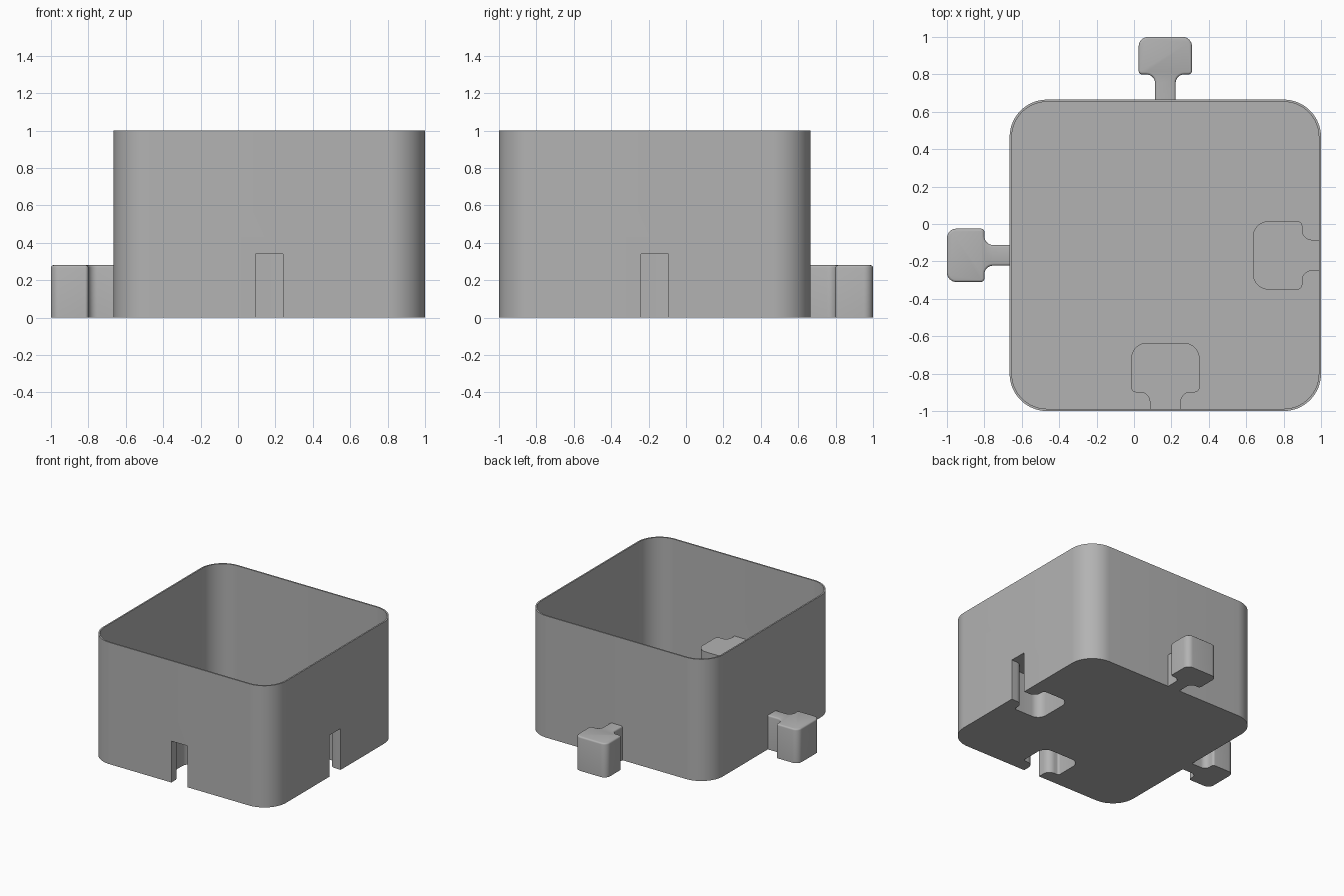
import bpy
import bmesh
from math import cos, sin, pi, radians
from mathutils import Matrix

if "Cube" in bpy.data.objects:
    bpy.data.objects.remove(bpy.data.objects["Cube"])

HALF = 0.8325                 # half the bin's width
CENTRE = (0.1675, -0.1675, 0)
WALL = 0.012

grey = bpy.data.materials.new("plain grey")
colour = (0.45, 0.45, 0.45, 1)
grey.diffuse_color = colour
grey.use_nodes = True
grey.node_tree.nodes["Principled BSDF"].inputs["Base Color"].default_value = colour


def arc(cx, cy, r, start, end, steps=8):
    angles = [radians(start + (end - start) * i / steps) for i in range(steps + 1)]
    return [(cx + r * cos(a), cy + r * sin(a)) for a in angles]


def rounded_square(half, r):
    c = half - r
    corners = [(c, c), (-c, c), (-c, -c), (c, -c)]
    return [p for i, (x, y) in enumerate(corners)
            for p in arc(x, y, r, 90 * i, 90 * i + 90, 16)]


def keyhole(start, neck, head, near, far, fillet, r_near, r_far):
    """Neck that flares into a wider rounded head, pointing along +y."""
    side = [(neck, start)]
    side += arc(neck + fillet, near - fillet, fillet, 180, 90)
    side += arc(head - r_near, near + r_near, r_near, -90, 0)
    side += arc(head - r_far, far - r_far, r_far, 0, 90)
    return side + [(-x, y) for x, y in reversed(side)]


def prism(name, outline, z0, z1, matrix=Matrix(), top_bevel=0):
    bm = bmesh.new()
    base = bm.faces.new([bm.verts.new((x, y, z0)) for x, y in outline])
    moved = bmesh.ops.extrude_face_region(bm, geom=[base])["geom"]
    top = [g for g in moved if isinstance(g, bmesh.types.BMVert)]
    bmesh.ops.translate(bm, verts=top, vec=(0, 0, z1 - z0))
    bmesh.ops.recalc_face_normals(bm, faces=bm.faces)
    if top_bevel:
        start = min(y for x, y in outline) + 1e-4
        rim = [e for e in bm.edges if all(v.co.z > z1 - 1e-4 for v in e.verts)
               and any(v.co.y > start for v in e.verts)]
        bmesh.ops.bevel(bm, geom=rim, offset=top_bevel, segments=3,
                        profile=0.5, affect='EDGES')
    bm.transform(Matrix.Translation(CENTRE) @ matrix)
    mesh = bpy.data.meshes.new(name)
    bm.to_mesh(mesh)
    bm.free()
    mesh.materials.append(grey)
    obj = bpy.data.objects.new(name, mesh)
    bpy.context.collection.objects.link(obj)
    return obj


def activate(obj):
    bpy.ops.object.select_all(action='DESELECT')
    obj.select_set(True)
    bpy.context.view_layer.objects.active = obj


def subtract(target, cutter):
    cutter.hide_render = True
    mod = target.modifiers.new("cut", 'BOOLEAN')
    mod.operation = 'DIFFERENCE'
    mod.solver = 'EXACT'
    mod.object = cutter
    activate(target)
    bpy.ops.object.modifier_apply(modifier=mod.name)
    bpy.data.objects.remove(cutter)


# Thin-walled open bin and the hollow that will be cut from it
bin_body = prism("bin_body", rounded_square(HALF, 0.2), 0, 1)
hollow = prism("hollow", rounded_square(HALF - WALL, 0.2 - WALL), WALL, 1.2)

# Front and left side: sockets, each a thin shell standing inside the bin
turns = {"rear": Matrix(), "right": Matrix.Rotation(pi / 2, 4, 'Z')}
sockets = []
for turn in turns.values():
    place = turn @ Matrix.Translation((0, -HALF, 0))
    shell = keyhole(-0.03, 0.083, 0.183, 0.10, 0.365, 0.05, 0.028, 0.085)
    subtract(hollow, prism("shell", shell, -0.1, 0.352, place))
    cavity = keyhole(-0.03, 0.073, 0.173, 0.11, 0.355, 0.06, 0.018, 0.075)
    sockets.append(prism("socket", cavity, -0.1, 0.34, place))
for cutter in [hollow] + sockets:
    subtract(bin_body, cutter)

# Rear and right side: connector tabs matching the sockets
parts = [bin_body]
for side, turn in turns.items():
    outline = keyhole(-0.006, 0.055, 0.1425, 0.135, 0.335, 0.047, 0.018, 0.05)
    parts.append(prism(side + "_connector_tab", outline, 0, 0.28,
                       turn @ Matrix.Translation((0, HALF, 0)), 0.012))

for part in parts:
    activate(part)
    bpy.ops.object.shade_smooth_by_angle(angle=radians(35))
